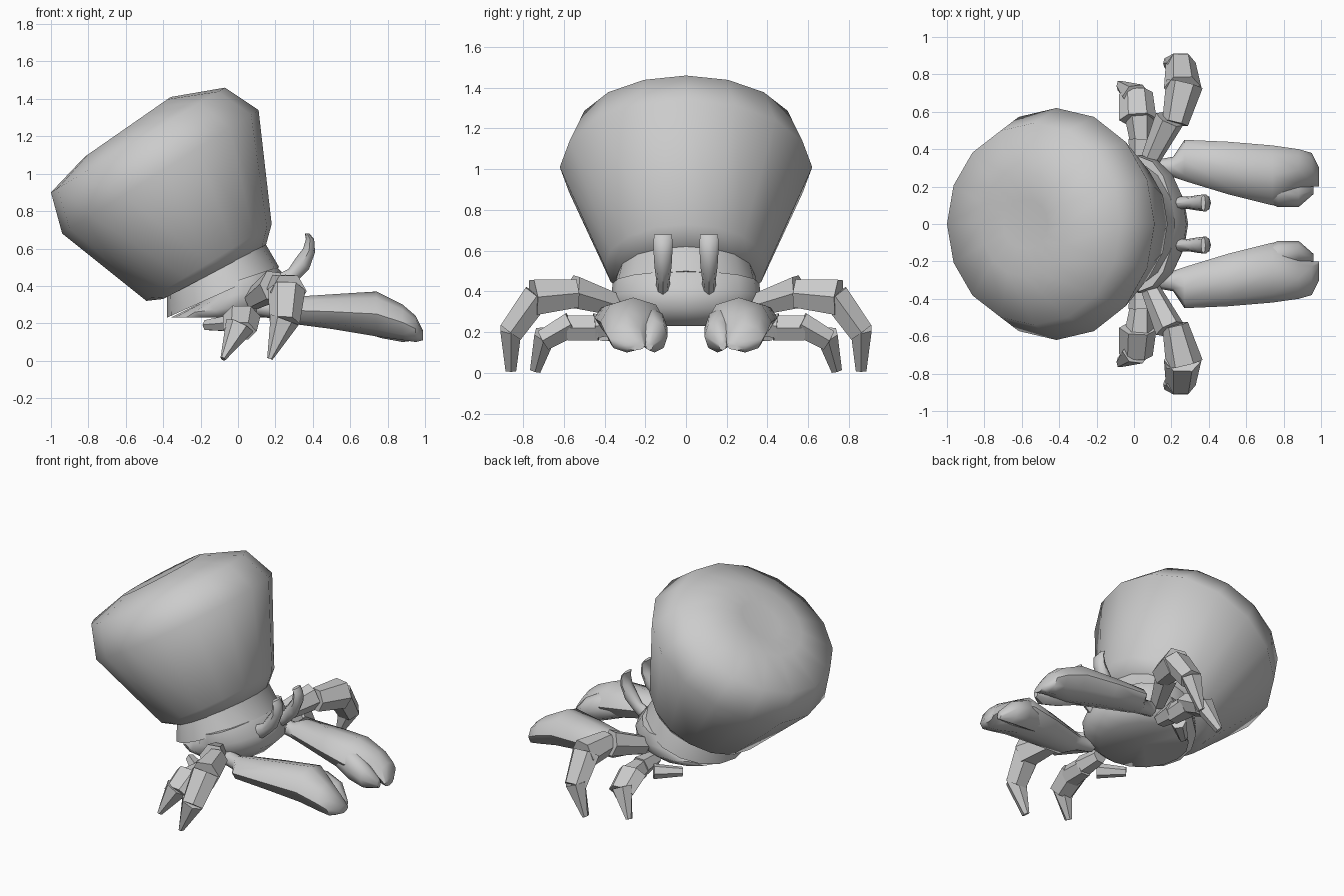
import bpy, bmesh, math
from mathutils import Vector as V

if "Cube" in bpy.data.objects:
    bpy.data.objects.remove(bpy.data.objects["Cube"])

grey = bpy.data.materials.new("plain grey")
grey.diffuse_color = (0.6, 0.6, 0.6, 1)
grey.use_nodes = True
grey.node_tree.nodes["Principled BSDF"].inputs["Base Color"].default_value = grey.diffuse_color


def ring(c, u, v, n):
    """Oval of n points around c with half axes u and v."""
    return [c + u * math.cos(2 * math.pi * i / n) + v * math.sin(2 * math.pi * i / n)
            for i in range(n)]


def loft(name, parts, angle=50, mirror=False):
    """Skin each list of rings in parts, close the ends, make one object."""
    bm = bmesh.new()
    for rings in parts:
        rows = [[bm.verts.new(p) for p in r] for r in rings]
        n = len(rows[0])
        for a, b in zip(rows, rows[1:]):
            for i in range(n):
                j = (i + 1) % n
                bm.faces.new((a[i], a[j], b[j], b[i]))
        for row in (rows[0], rows[-1]):
            mid = bm.verts.new(sum((w.co for w in row), V()) / n)
            for i in range(n):
                bm.faces.new((row[i], row[(i + 1) % n], mid))
    bmesh.ops.recalc_face_normals(bm, faces=bm.faces)
    me = bpy.data.meshes.new(name)
    bm.to_mesh(me)
    bm.free()
    me.shade_smooth()
    me.set_sharp_from_angle(angle=math.radians(angle))
    me.materials.append(grey)
    ob = bpy.data.objects.new(name, me)
    bpy.context.collection.objects.link(ob)
    if mirror:
        m = ob.modifiers.new("mirror", 'MIRROR')
        m.use_axis = (False, True, False)
    return ob


def tilted(xl, zl, xr, zr, w, n=16):
    """Ring across the centre line, from its left to its right side point."""
    l, r = V((xl, 0, zl)), V((xr, 0, zr))
    return ring((l + r) / 2, (r - l) / 2, V((0, w, 0)), n)


def limb(p, q, a, b, n=6):
    """Tapered leg piece from p to q; a and b are (x half width, thickness)."""
    p, q = V(p), V(q)
    d = (q - p).normalized()
    u = (V((1, 0, 0)) - d * d.x).normalized()
    v = d.cross(u)
    return [ring(p, u * a[0], v * a[1], n), ring(q, u * b[0], v * b[1], n)]


def slab(x, y0, y1, z0, z1, n=8):
    """Upright oval at x that fills the given y and z range."""
    return ring(V((x, (y0 + y1) / 2, (z0 + z1) / 2)),
                V((0, (y1 - y0) / 2, 0)), V((0, 0, (z1 - z0) / 2)), n)


# pot-shaped shell, leaning back, with a dished top
loft("shell", [[tilted(*r) for r in (
    (-.70, 1.16, -.46, 1.33, .13),
    (-.82, 1.09, -.36, 1.41, .28),
    (-1.0, .90, -.07, 1.46, .54),
    (-.94, .68, .11, 1.34, .62),
    (-.49, .32, .18, .73, .40),
    (-.40, .33, .15, .62, .34))]], 60)

# collar under the shell
loft("collar", [[tilted(*r) for r in (
    (-.38, .34, .14, .66, .33),
    (-.38, .33, .15, .62, .34),
    (-.38, .23, .22, .50, .37))]])

# head and belly
loft("body", [[tilted(*r) for r in (
    (-.15, .38, .21, .50, .36),
    (-.22, .30, .28, .42, .37),
    (-.32, .25, .29, .32, .35),
    (-.36, .23, .20, .23, .29))]])

# walking legs, three jointed pieces and a pointed foot each
loft("front_leg", [
    limb((.08, .33, .33), (.19, .56, .40), (.05, .06), (.08, .09)),
    limb((.22, .54, .39), (.27, .75, .37), (.07, .08), (.10, .10)),
    limb((.26, .73, .38), (.25, .86, .20), (.10, .08), (.08, .07)),
    limb((.25, .86, .22), (.17, .86, .01), (.08, .06), (.015, .03))], 35, True)
loft("back_leg", [
    limb((.03, .30, .24), (.04, .45, .23), (.05, .05), (.07, .07)),
    limb((.04, .43, .22), (.03, .58, .22), (.06, .07), (.08, .07)),
    limb((.02, .56, .24), (.01, .70, .16), (.10, .07), (.09, .06)),
    limb((.01, .69, .19), (-.08, .74, .01), (.08, .06), (.015, .03)),
    # folded hind limb stub
    limb((-.03, .40, .20), (-.17, .28, .19), (.05, .05), (.03, .03))], 35, True)

# claws: arm, palm and outer finger, then inner finger
loft("claw", [
    [slab(.10, .25, .34, .24, .34), slab(.21, .25, .36, .22, .32),
     slab(.27, .23, .45, .20, .34), slab(.50, .16, .44, .17, .355),
     slab(.74, .10, .42, .13, .37), slab(.88, .18, .40, .11, .30),
     slab(.95, .20, .38, .10, .24), slab(.99, .20, .30, .11, .16)],
    [slab(.60, .16, .30, .17, .32), slab(.77, .09, .26, .12, .32),
     slab(.88, .09, .22, .10, .26), slab(.96, .16, .20, .11, .17)]],
     50, True)

# curved eye stalks with squared tops
loft("eye_stalk", [[ring(V((x, .113, z)), V((0, w, 0)), V((a, 0, -b)), 8)
                    for x, z, w, a, b in (
    (.22, .41, .035, .03, .04), (.29, .455, .033, .02, .035),
    (.345, .52, .042, .035, .03), (.38, .59, .046, .032, .01),
    (.385, .65, .046, .022, 0), (.37, .68, .044, .012, 0))]], 50, True)
